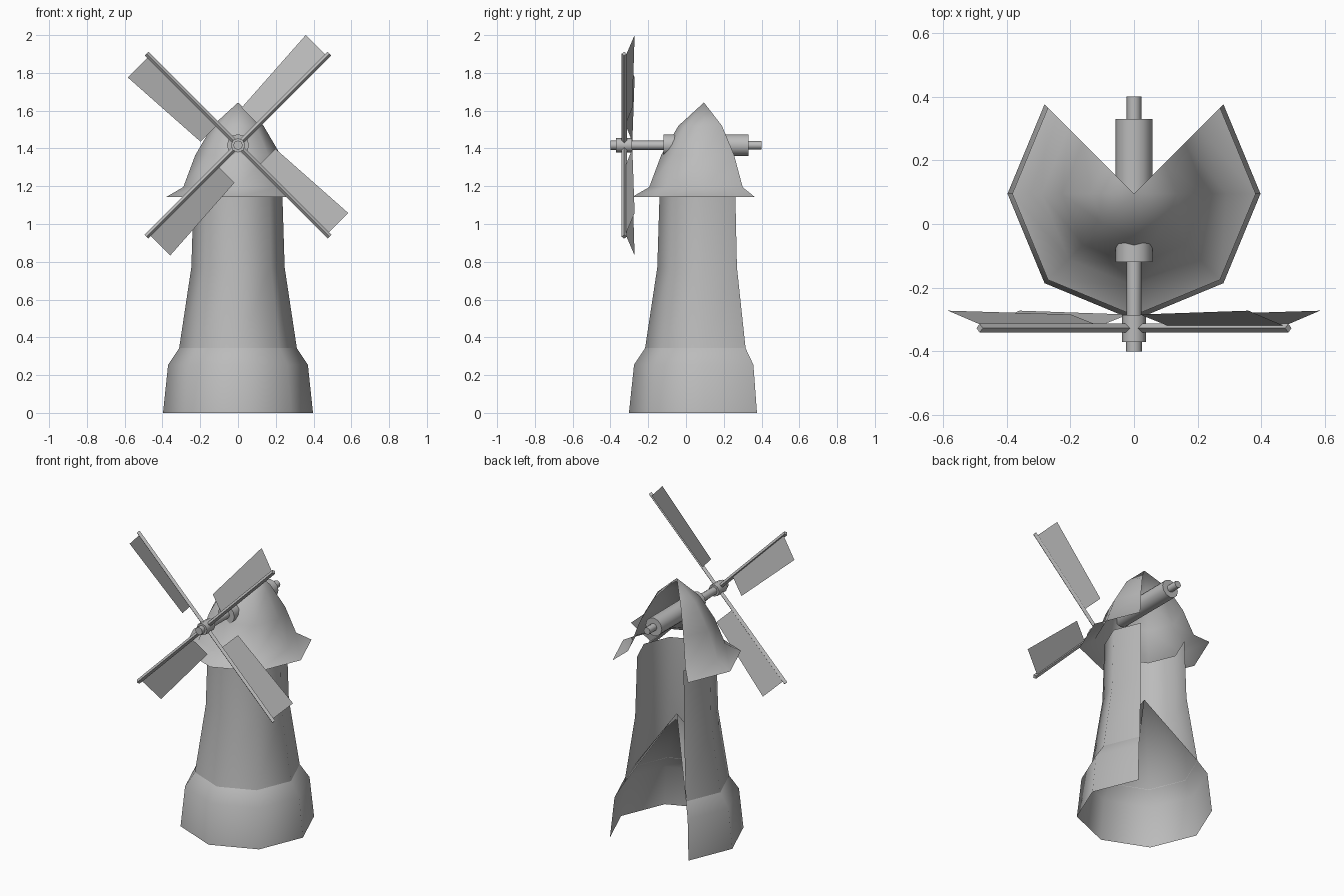
import bpy, bmesh, math
from mathutils import Vector

if "Cube" in bpy.data.objects:
    bpy.data.objects.remove(bpy.data.objects["Cube"], do_unlink=True)

grey = bpy.data.materials.new("plain_grey")
grey.use_nodes = True
COLOUR = (0.5, 0.5, 0.5, 1)
grey.diffuse_color = COLOUR
grey.node_tree.nodes["Principled BSDF"].inputs["Base Color"].default_value = COLOUR

AXIS_Y = 0.095     # centre line of the tower
SHAFT_Z = 1.417    # height of the sail shaft


def finish(name, bm, smooth_angle=None):
    mesh = bpy.data.meshes.new(name)
    bm.to_mesh(mesh)
    bm.free()
    obj = bpy.data.objects.new(name, mesh)
    bpy.context.collection.objects.link(obj)
    mesh.materials.append(grey)
    if smooth_angle:
        bpy.ops.object.select_all(action='DESELECT')
        obj.select_set(True)
        bpy.context.view_layer.objects.active = obj
        bpy.ops.object.shade_smooth_by_angle(angle=math.radians(smooth_angle))
    return obj


def open_shell(name, profile):
    """Eight-sided lathe with the two rear sides left open."""
    bm = bmesh.new()
    angles = [math.radians(135 + 45 * k) for k in range(7)]
    rings = [[bm.verts.new((r * math.cos(a), AXIS_Y + r * math.sin(a), z))
              for a in angles] for r, z in profile]
    for low, high in zip(rings, rings[1:]):
        for j in range(len(angles) - 1):
            bm.faces.new((low[j], low[j + 1], high[j + 1], high[j]))
    bmesh.ops.remove_doubles(bm, verts=bm.verts, dist=0.0005)
    return finish(name, bm, 75)


def rod(name, start, end, radius, sides):
    """Straight bar between two points."""
    start, end = Vector(start), Vector(end)
    bm = bmesh.new()
    bmesh.ops.create_cone(bm, cap_ends=True, segments=sides, radius1=radius,
                          radius2=radius, depth=(end - start).length)
    bmesh.ops.rotate(bm, verts=bm.verts, matrix=Vector((0, 0, 1)).rotation_difference(
        end - start).to_matrix())
    bmesh.ops.translate(bm, verts=bm.verts, vec=(start + end) / 2)
    return finish(name, bm, 50 if sides > 4 else None)


# Flared base, whose pointed top is hidden inside the tower
open_shell("base", [(0.397, 0), (0.37, 0.255), (0.31, 0.345), (0, 0.77)])
# Tapered tower wall
open_shell("tower", [(0.312, 0.34), (0.247, 0.77), (0.235, 1.155)])
# Pointed cap with a flared brim
open_shell("cap", [(0.382, 1.142), (0.29, 1.195), (0.226, 1.365), (0.135, 1.52), (0, 1.643)])

# Shaft parts, front to rear: name, start y, end y, radius, sides
for name, y0, y1, radius, sides in (
        ("shaft_tip", -0.4, -0.36, 0.025, 8),
        ("hub", -0.37, -0.285, 0.038, 8),
        ("shaft", -0.29, -0.11, 0.024, 8),
        ("bearing", -0.12, 0.33, 0.058, 12),
        ("rear_pin", 0.32, 0.4, 0.023, 8)):
    rod(name, (0, y0, SHAFT_Z), (0, y1, SHAFT_Z), radius, sides)

# Four arms, each with a tilted sail on its anticlockwise side
for k, label in enumerate(("upper_left", "upper_right", "lower_right", "lower_left")):
    a = math.radians(45 + 90 * k)

    def place(along, across, y):
        return (along * math.cos(a) - across * math.sin(a), y,
                SHAFT_Z + along * math.sin(a) + across * math.cos(a))

    rod(label + "_arm", place(0, 0, -0.327), place(0.685, 0, -0.327), 0.014, 4)
    bm = bmesh.new()
    corners = [(0.153, 0.0, -0.32), (0.667, 0.0, -0.32),
               (0.667, 0.159, -0.272), (0.153, 0.127, -0.284)]
    bm.faces.new([bm.verts.new(place(*c)) for c in corners])
    finish(label + "_sail", bm)
